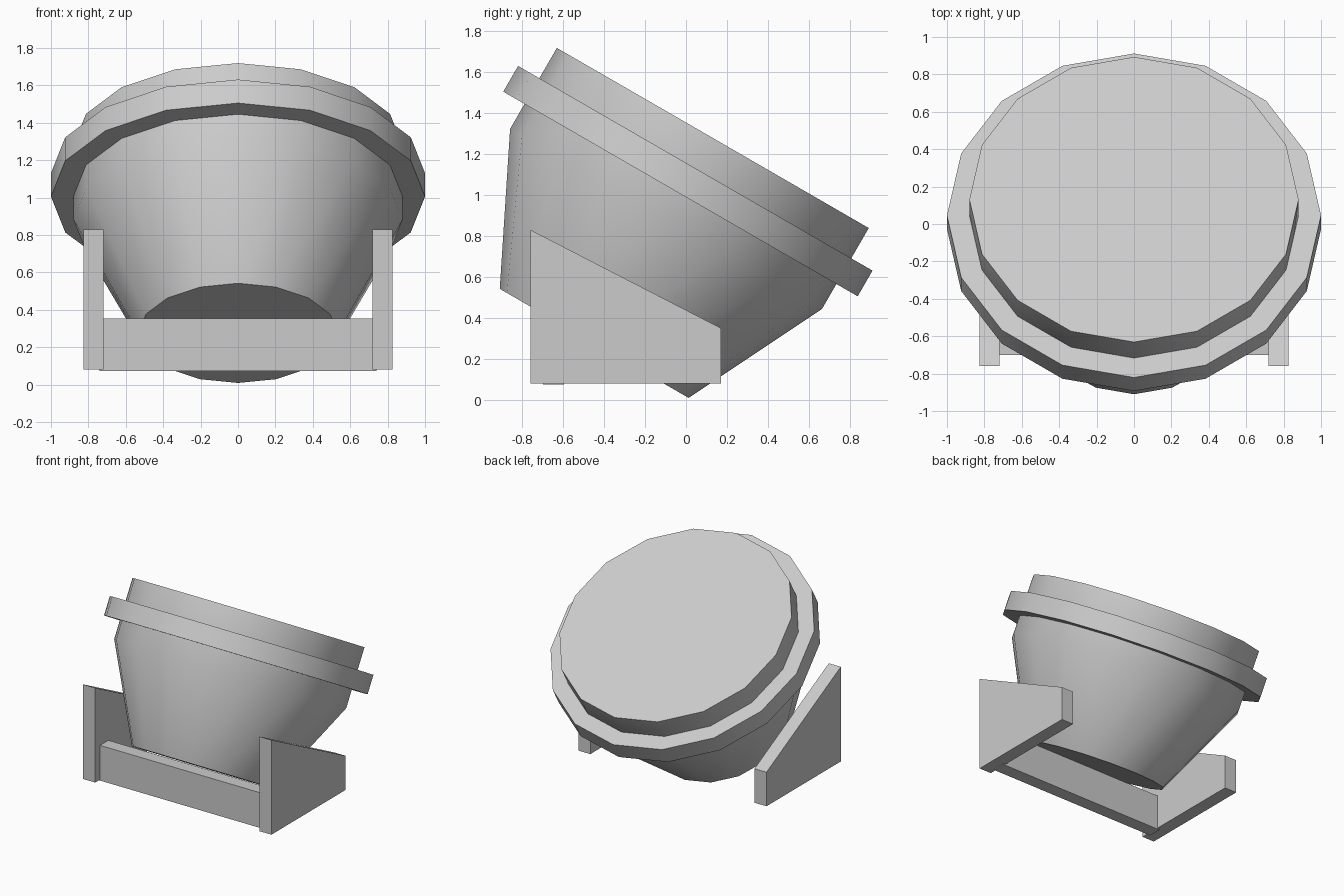
import bpy, bmesh, math
from mathutils import Matrix

if "Cube" in bpy.data.objects:
    bpy.data.objects.remove(bpy.data.objects["Cube"])

SIDES = 16
# Tilt 30 degrees towards +y; the axis is placed so the drum rests on z = 0
AXIS_U = -0.526
TILT = Matrix.Rotation(math.radians(-30), 4, 'X') @ Matrix.Translation((0, AXIS_U, 0))


def finish(name, bm):
    bmesh.ops.recalc_face_normals(bm, faces=bm.faces)
    mesh = bpy.data.meshes.new(name)
    bm.to_mesh(mesh)
    bm.free()
    obj = bpy.data.objects.new(name, mesh)
    bpy.context.collection.objects.link(obj)
    return obj


def lathe(name, profile):
    """Closed low-poly turned solid from (radius, height) points, tilted."""
    bm = bmesh.new()
    rings = []
    for r, h in profile:
        angles = [2 * math.pi * i / SIDES for i in range(SIDES)]
        rings.append([bm.verts.new((r * math.cos(a), r * math.sin(a), h)) for a in angles])
    for low, high in zip(rings, rings[1:]):
        for i in range(SIDES):
            j = (i + 1) % SIDES
            bm.faces.new((low[i], low[j], high[j], high[i]))
    bm.faces.new(rings[0][::-1])
    bm.faces.new(rings[-1])
    bm.transform(TILT)
    obj = finish(name, bm)
    bpy.ops.object.select_all(action='DESELECT')
    obj.select_set(True)
    bpy.context.view_layer.objects.active = obj
    bpy.ops.object.shade_smooth_by_angle(angle=math.radians(30))
    return obj


def slab(name, outline, x0, x1):
    """Extrude a (y, z) outline from x0 to x1."""
    bm = bmesh.new()
    face = bm.faces.new([bm.verts.new((x0, y, z)) for y, z in outline])
    ext = bmesh.ops.extrude_face_region(bm, geom=[face])
    verts = [v for v in ext['geom'] if isinstance(v, bmesh.types.BMVert)]
    bmesh.ops.translate(bm, verts=verts, vec=(x1 - x0, 0, 0))
    return finish(name, bm)


# Tapered drum and the wider rim around it
lathe("drum", [(0.533, 0.014), (0.88, 0.716), (0.88, 1.173)])
lathe("rim", [(1.0, 0.857), (1.0, 1.002)])

# Sloping side brackets
bracket = [(-0.76, 0.08), (0.17, 0.08), (0.17, 0.35), (-0.76, 0.83)]
for side, label in ((-1, "left"), (1, "right")):
    slab(label + "_bracket", bracket, side * 0.72, side * 0.825)

# Front cross bar joining the brackets
slab("front_bar", [(-0.70, 0.073), (-0.595, 0.073), (-0.595, 0.352), (-0.70, 0.352)], -0.74, 0.74)
